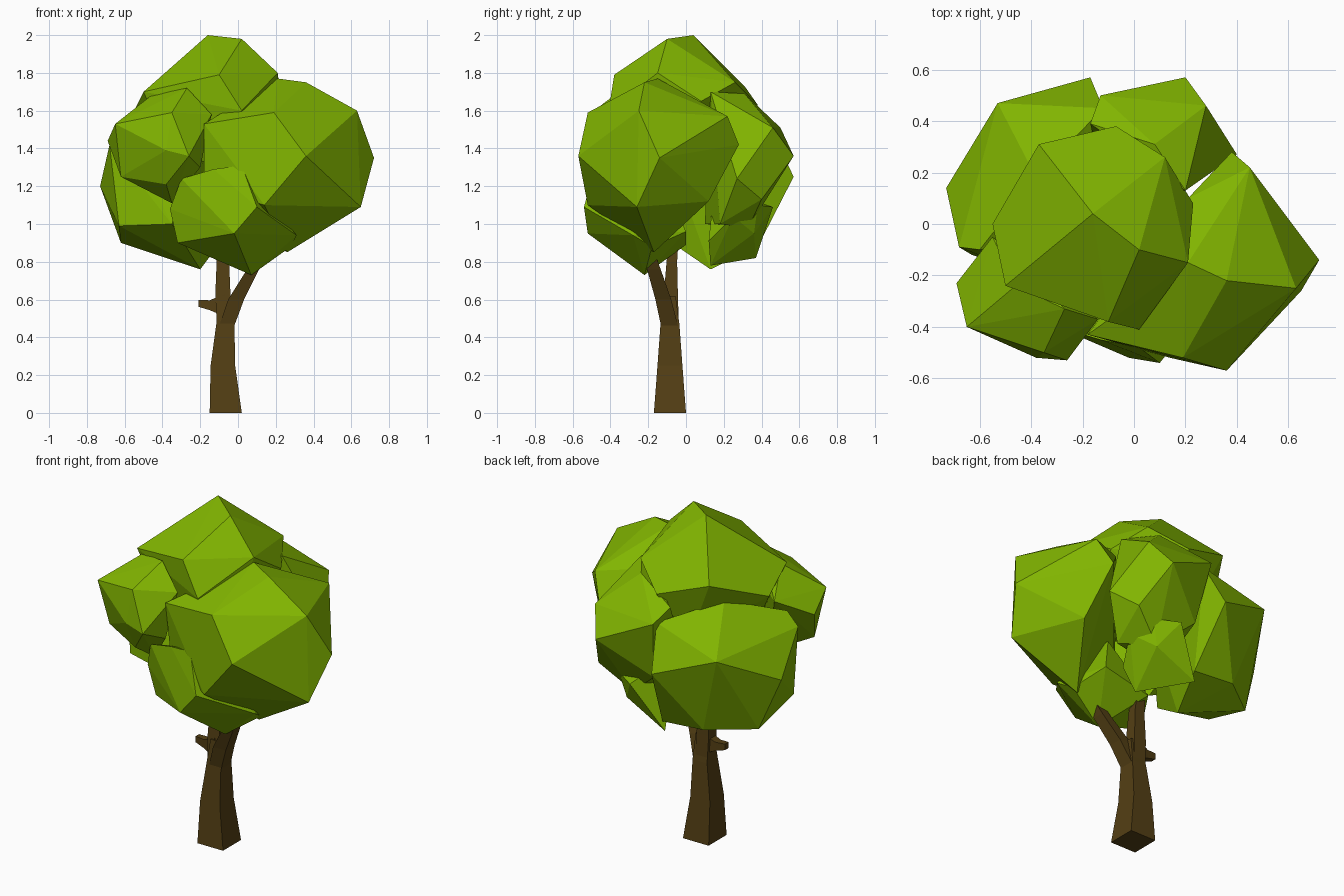
import bpy, bmesh
from mathutils import Vector


def material(name, rgb):
    m = bpy.data.materials.new(name)
    m.diffuse_color = (*rgb, 1)
    return m


LEAF = material("leaf_green", (0.22, 0.46, 0.0))
BARK = material("bark_brown", (0.088, 0.05, 0.007))


def finish(name, bm, mat):
    bmesh.ops.recalc_face_normals(bm, faces=bm.faces)
    me = bpy.data.meshes.new(name)
    bm.to_mesh(me)
    bm.free()
    me.materials.append(mat)
    ob = bpy.data.objects.new(name, me)
    bpy.context.collection.objects.link(ob)
    return ob


def clump(name, *corners):
    """Faceted leaf clump: the convex hull of a few corner points."""
    bm = bmesh.new()
    for c in corners:
        bm.verts.new(c)
    bmesh.ops.convex_hull(bm, input=bm.verts)
    bmesh.ops.delete(bm, geom=[v for v in bm.verts if not v.link_faces], context='VERTS')
    bmesh.ops.dissolve_limit(bm, angle_limit=0.06, verts=bm.verts, edges=bm.edges)
    return finish(name, bm, LEAF)


def limb(name, sections, u=(1, 0, 0), v=(0, 1, 0)):
    """Four-sided limb lofted through (x, y, z, half width along u, along v)."""
    bm = bmesh.new()
    u, v = Vector(u), Vector(v)
    rings = []
    for x, y, z, a, b in sections:
        c = Vector((x, y, z))
        rings.append([bm.verts.new(c + u * a * i + v * b * j)
                      for i, j in ((-1, -1), (1, -1), (1, 1), (-1, 1))])
    for r, s in zip(rings, rings[1:]):
        for i in range(4):
            k = (i + 1) % 4
            bm.faces.new((r[i], r[k], s[k], s[i]))
    bm.faces.new(rings[0])
    bm.faces.new(rings[-1])
    return finish(name, bm, BARK)


# Trunk, fork and broken twig
limb("trunk", [(-.065, -.085, 0, .085, .085), (-.08, -.085, .25, .065, .066),
               (-.067, -.085, .47, .048, .05), (-.06, -.09, .62, .035, .035)])
limb("left_branch", [(-.072, -.083, .46, .04, .045), (-.08, -.08, .63, .04, .037),
                     (-.08, -.075, .8, .033, .028), (-.09, -.06, 1.0, .025, .025)])
limb("right_branch", [(-.06, -.087, .46, .04, .045), (-.01, -.12, .6, .042, .042),
                      (.08, -.17, .76, .032, .036), (.14, -.21, .9, .025, .025)])
limb("twig", [(-.07, -.085, .57, .035, .06), (-.15, -.085, .57, .022, .026),
              (-.21, -.085, .58, .016, .018)], u=(0, 1, 0), v=(0, 0, 1))

# Top of the crown
clump("crown_top",
      (-.16, .04, 2.0), (.02, -.10, 1.98), (.21, -.15, 1.80), (-.10, -.38, 1.79),
      (.02, -.41, 1.60), (-.50, -.24, 1.70), (-.37, .31, 1.73), (.12, .26, 1.75),
      (-.55, 0, 1.60), (-.07, .38, 1.63), (.23, .08, 1.65),
      (-.35, -.2, 1.35), (.1, -.25, 1.3), (-.2, .25, 1.35))

# Large clump on the right
clump("right_clump",
      (.21, -.15, 1.77), (.36, -.22, 1.75), (.63, -.25, 1.60), (.72, -.14, 1.35),
      (.65, -.26, 1.09), (.36, -.57, 1.36), (.19, -.52, 1.59), (-.18, -.43, 1.53),
      (.45, .22, 1.57), (.38, .28, 1.42), (.45, .12, 1.12), (.26, -.17, .85),
      (.14, -.52, 1.10), (-.18, -.38, 1.2), (.21, .1, 1.6))

# Clump at the back right
clump("back_right_clump",
      (.20, .57, 1.36), (.28, .46, 1.51), (-.13, .50, 1.51), (.08, .31, 1.69),
      (.20, .13, 1.70), (.30, .40, 1.13), (.40, .27, 1.24), (-.08, .42, 1.15),
      (.12, .33, .98), (.27, .18, 1.0), (-.17, .39, 1.58), (-.1, .1, 1.0))

# Clump at the back left
clump("back_left_clump",
      (-.38, .18, 1.60), (-.53, .47, 1.38), (-.17, .57, 1.25), (-.12, .45, 1.50),
      (-.60, -.10, 1.49), (-.68, -.09, 1.42), (-.73, .14, 1.20), (-.63, -.12, .99),
      (-.62, .20, .90), (-.20, .13, .76), (-.11, .38, .88), (-.38, .38, .90),
      (-.35, -.22, 1.0), (-.2, -.1, 1.4))

# Clump at the front left
clump("front_left_clump",
      (-.65, -.40, 1.53), (-.69, -.23, 1.44), (-.35, -.50, 1.59), (-.27, -.33, 1.72),
      (-.46, -.24, 1.68), (-.14, -.37, 1.58), (-.38, -.52, 1.39), (-.26, -.53, 1.36),
      (-.62, -.33, 1.25), (-.38, -.43, 1.21), (-.35, -.29, 1.11), (-.55, -.05, 1.55),
      (-.2, -.4, 1.30))

# Low clump at the front
clump("front_low_clump",
      (.02, -.48, 1.31), (-.13, -.45, 1.29), (-.02, -.52, .95), (.10, -.54, 1.09),
      (.07, -.22, .73), (-.30, -.40, 1.24), (-.36, -.34, 1.08), (-.32, -.32, .90),
      (.31, -.28, .94), (.28, -.18, .88), (-.10, 0, .89), (.2, 0, .96), (.1, -.1, 1.2))

# Small clump low at the back
clump("back_low_clump",
      (.05, .46, 1.09), (.14, .36, .95), (.24, .25, 1.04), (.10, .13, .78),
      (-.12, .37, .82), (.18, .12, .91), (.18, .38, 1.1), (-.05, .15, 1.2))
